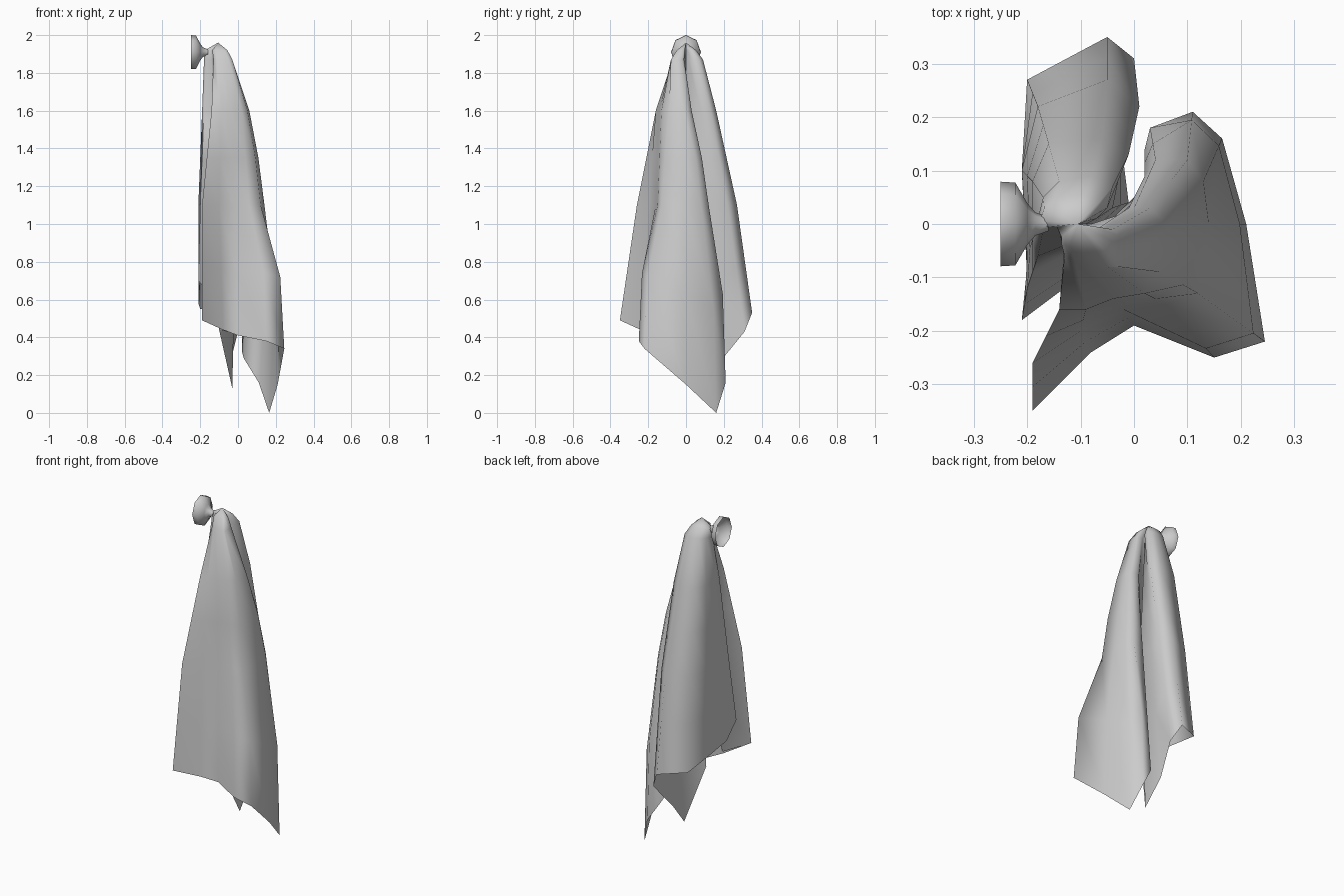
import bpy, bmesh
from math import sin, cos, pi, radians
from mathutils import Vector

old = bpy.data.objects.get("Cube")
if old:
    bpy.data.objects.remove(old, do_unlink=True)

grey = bpy.data.materials.new("soft grey")
grey.use_nodes = True
grey.diffuse_color = (0.6, 0.6, 0.6, 1)
grey.node_tree.nodes["Principled BSDF"].inputs["Base Color"].default_value = (0.6, 0.6, 0.6, 1)


def finish(bm, name, angle):
    """Turn a bmesh into a smooth shaded object."""
    bmesh.ops.recalc_face_normals(bm, faces=bm.faces)
    mesh = bpy.data.meshes.new(name)
    bm.to_mesh(mesh)
    bm.free()
    mesh.materials.append(grey)
    obj = bpy.data.objects.new(name, mesh)
    bpy.context.scene.collection.objects.link(obj)
    bpy.ops.object.select_all(action="DESELECT")
    obj.select_set(True)
    bpy.context.view_layer.objects.active = obj
    bpy.ops.object.shade_smooth_by_angle(angle=radians(angle))
    return obj


def bridge(bm, upper, lower):
    """Join two closed rows of vertices with quads."""
    n = len(upper)
    for i in range(n):
        j = (i + 1) % n
        bm.faces.new((upper[i], lower[i], lower[j], upper[j]))


def level(plan, z):
    """Place a plan given in hundredths at one height."""
    return [Vector((x / 100, y / 100, z)) for x, y in plan]


def blend(above, below, t, flare):
    """Row between two others, pushed out on the side away from the wall."""
    row = []
    for a, b in zip(above, below):
        p = a.lerp(b, t)
        if b.x > 0.1:
            out = a.lerp(b, flare)
            p.x, p.y = out.x, out.y
        row.append(p)
    return row


# Folds of the cloth: plan at the neck, the shoulder and the waist
neck = [(-13, -6), (-11, -7), (-8, -8), (-5, -8), (-3, -8), (-3, -4), (-3, -2),
        (-4, -1), (-6, -1), (-7, -1), (-7, -1), (-9, 0), (-7, 1), (-5, 3), (-4, 7),
        (-8, 9), (-14, 8), (-17, 5), (-18, 1), (-17, -1), (-14, -1), (-13, -4)]
shoulder = [(-14, -16), (-9, -16), (-4, -14), (2, -13), (5, -9), (6, -1), (5, 1),
            (3, 3), (0, 3), (-1, 3), (-2, 2), (-8, 0), (-4, 3), (-3, 8), (-1, 13),
            (-6, 16), (-16, 15), (-19, 8), (-19, -3), (-18, -6), (-13, -4), (-12, -12)]
waist = [(-19, -26), (-10, -20), (-2, -16), (6, -15), (12, -13), (14, 0), (13, 8),
         (10, 12), (4, 12), (2, 9), (2, 5), (-8, -3), (-1, 4), (-2, 12), (1, 22),
         (-5, 27), (-18, 22), (-21, 10), (-20, -6), (-20, -12), (-13, -8), (-12, -17)]
# Hanging hem with its four corners
hem = [(-19, -35, 49), (-8, -24, 44), (0, -19, 41), (15, -25, 38), (24.5, -22, 34),
       (21, 0, 15), (16.5, 16, 0), (11, 21, 16), (3, 18, 29), (2, 14, 33),
       (3, 8, 41), (-10, -5, 44), (-3, 6, 13), (-4, 18, 27), (0, 31, 43), (-5, 35, 53),
       (-20, 27, 55), (-21, 10, 58), (-20, -10, 60), (-21, -18, 70), (-13, -12, 60),
       (-9, -22, 46)]

neck_row = level(neck, 1.87)
upper_row = level(shoulder, 1.6)
waist_row = level(waist, 1.1)
hem_row = [Vector(p) / 100 for p in hem]
crown_row = [Vector((-0.12 + (p.x + 0.11) * 0.8, p.y * 0.6, 1.92)) for p in neck_row]
chest_row = blend(upper_row, waist_row, 0.5, 0.6)
skirt_row = blend(waist_row, hem_row, 0.5, 0.83)

bm = bmesh.new()
rows = [[bm.verts.new(p) for p in row] for row in
        (crown_row, neck_row, upper_row, chest_row, waist_row, skirt_row, hem_row)]
for above, below in zip(rows, rows[1:]):
    bridge(bm, above, below)
peak = bm.verts.new((-0.105, 0, 1.96))
for a, b in zip(rows[0], rows[0][1:] + rows[0][:1]):
    bm.faces.new((peak, a, b))
finish(bm, "hanging_cloth", 95)

# Hook: a hollow flared knob lying along x
bm = bmesh.new()
sides = 8
rings = []
for x, r in ((-0.25, 0.09), (-0.222, 0.088), (-0.2, 0.045), (-0.185, 0.025), (-0.16, 0.015)):
    rings.append([bm.verts.new((x, 0.88 * r * sin(2 * pi * i / sides),
                                1.91 + r * cos(2 * pi * i / sides)))
                  for i in range(sides)])
for a, b in zip(rings, rings[1:]):
    bridge(bm, a, b)
bm.faces.new(rings[-1])
finish(bm, "hook_knob", 60)
